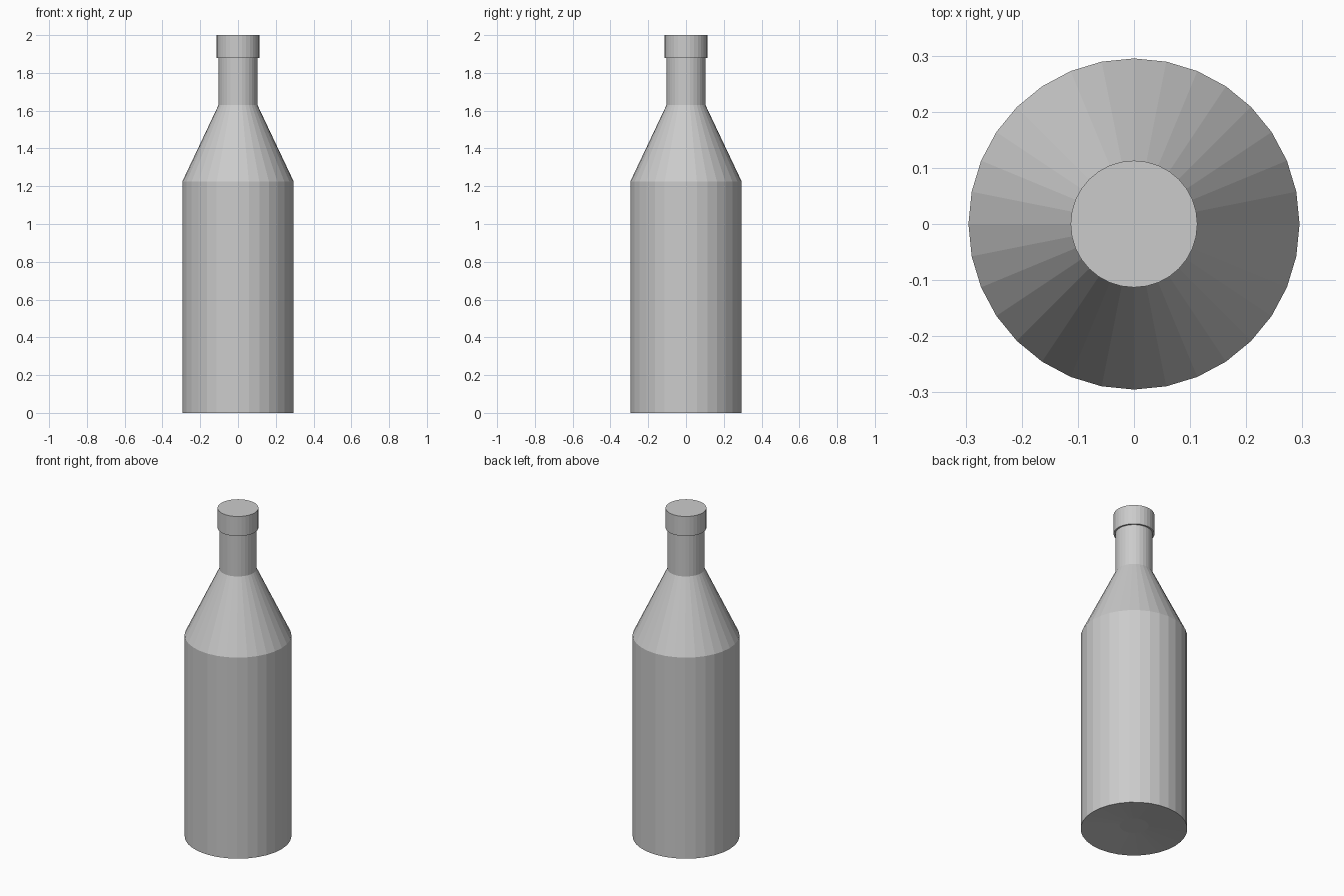
import bpy, bmesh
from math import sin, cos, tau

cube = bpy.data.objects.get("Cube")
if cube:
    bpy.data.objects.remove(cube)

SIDES = 32

grey = bpy.data.materials.new("light grey")
grey.use_nodes = True
grey.diffuse_color = (0.6, 0.6, 0.6, 1)
grey.node_tree.nodes["Principled BSDF"].inputs["Base Color"].default_value = grey.diffuse_color


def lathe(name, profile):
    """Turn a (radius, height) profile, bottom to top, and close both ends."""
    bm = bmesh.new()
    rings = [[bm.verts.new((r * cos(tau * i / SIDES), r * sin(tau * i / SIDES), z))
              for i in range(SIDES)] for r, z in profile]
    for low, high in zip(rings, rings[1:]):
        for i in range(SIDES):
            j = (i + 1) % SIDES
            bm.faces.new((low[i], low[j], high[j], high[i]))
    bm.faces.new(rings[0][::-1])
    bm.faces.new(rings[-1])
    mesh = bpy.data.meshes.new(name)
    bm.to_mesh(mesh)
    bm.free()
    mesh.materials.append(grey)
    obj = bpy.data.objects.new(name, mesh)
    bpy.context.collection.objects.link(obj)
    return obj


# Bottle: shallow dimpled base, straight body, sloping shoulder, neck
lathe("bottle", [(0.08, 0.02), (0.295, 0), (0.295, 1.225), (0.103, 1.63), (0.103, 1.88)])

# Cap: slightly wider than the neck
lathe("cap", [(0.113, 1.88), (0.113, 2.0)])
